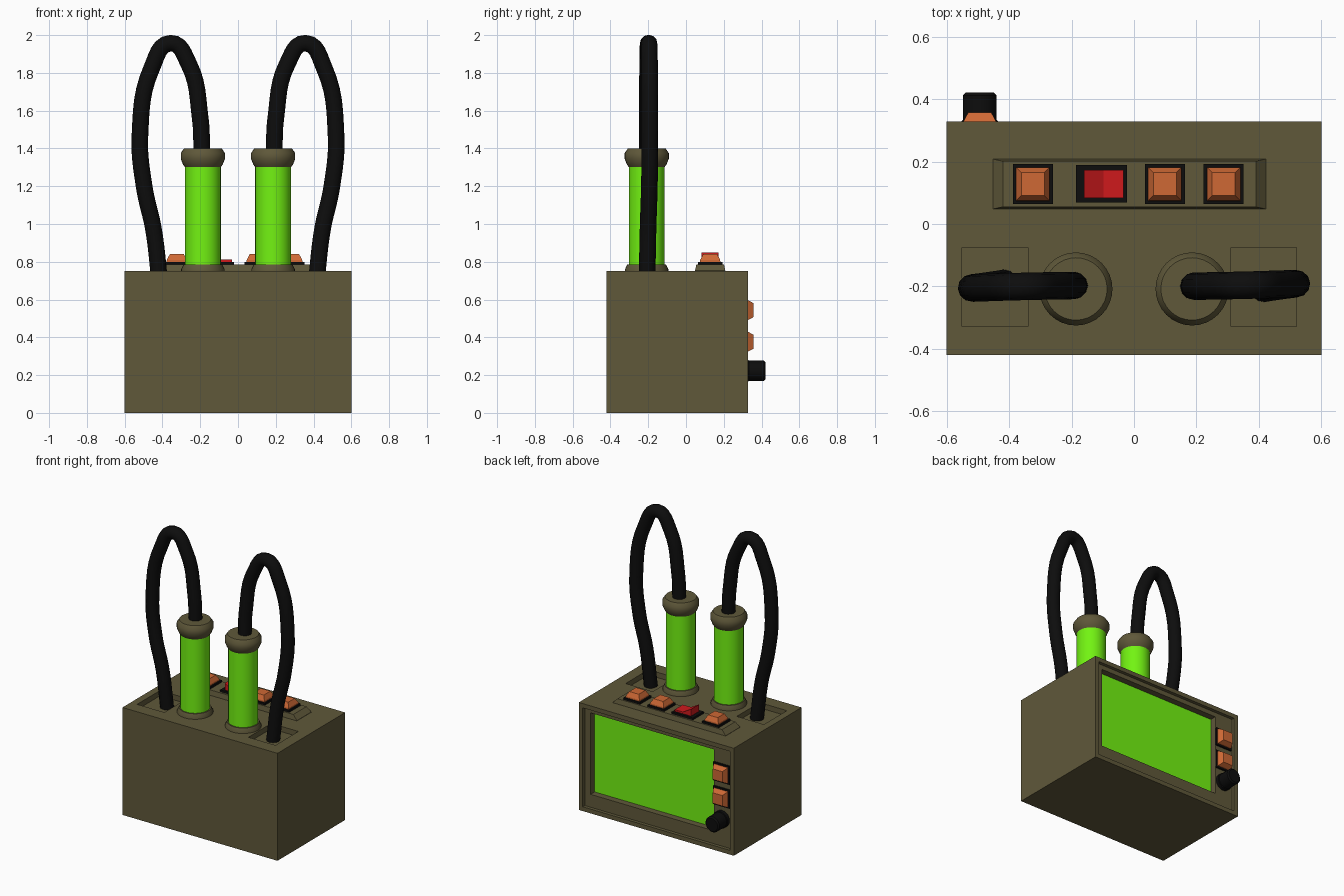
import bpy, bmesh, math
from mathutils import Matrix, Vector

if "Cube" in bpy.data.objects:
    bpy.data.objects.remove(bpy.data.objects["Cube"])


def material(name, rgb):
    m = bpy.data.materials.new(name)
    m.diffuse_color = (*rgb, 1)
    m.use_nodes = True
    m.node_tree.nodes["Principled BSDF"].inputs["Base Color"].default_value = m.diffuse_color
    return m


OLIVE = material("olive", (0.115, 0.098, 0.042))
GREEN = material("green", (0.17, 0.9, 0.006))
ORANGE = material("orange", (0.62, 0.14, 0.035))
RED = material("red", (0.62, 0.01, 0.012))
BLACK = material("black", (0.004, 0.004, 0.004))
BACKWARD = Matrix.Rotation(-math.pi / 2, 4, 'X')  # local z becomes +y


def finish(bm, name, mat, matrix=Matrix(), smooth=False):
    bm.transform(matrix)
    bmesh.ops.recalc_face_normals(bm, faces=bm.faces)
    me = bpy.data.meshes.new(name)
    bm.to_mesh(me)
    bm.free()
    ob = bpy.data.objects.new(name, me)
    bpy.context.collection.objects.link(ob)
    me.materials.append(mat)
    if smooth:
        select(ob)
        bpy.ops.object.shade_smooth_by_angle(angle=math.radians(35))
    return ob


def select(ob):
    bpy.ops.object.select_all(action='DESELECT')
    ob.select_set(True)
    bpy.context.view_layer.objects.active = ob


def loft(name, layers, mat, matrix=Matrix()):
    """Stack of rectangles (half x, half y, z)."""
    bm = bmesh.new()
    rings = [[bm.verts.new((sx * hx, sy * hy, z)) for sx, sy in ((-1, -1), (1, -1), (1, 1), (-1, 1))]
             for hx, hy, z in layers]
    for a, b in zip(rings, rings[1:]):
        for i in range(4):
            bm.faces.new((a[i], a[(i + 1) % 4], b[(i + 1) % 4], b[i]))
    bm.faces.new(rings[0])
    bm.faces.new(rings[-1])
    return finish(bm, name, mat, matrix)


def box(name, lo, hi, mat):
    lo, hi = Vector(lo), Vector(hi)
    h = (hi - lo) / 2
    return loft(name, [(h.x, h.y, -h.z), (h.x, h.y, h.z)], mat, Matrix.Translation((lo + hi) / 2))


def lathe(name, profile, mat, matrix=Matrix(), n=32):
    """Revolve (radius, z) points around local z and cap both ends."""
    bm = bmesh.new()
    rings = [[bm.verts.new((r * math.cos(math.tau * i / n), r * math.sin(math.tau * i / n), z))
              for i in range(n)] for r, z in profile]
    for a, b in zip(rings, rings[1:]):
        for i in range(n):
            bm.faces.new((a[i], a[(i + 1) % n], b[(i + 1) % n], b[i]))
    bm.faces.new(rings[0])
    bm.faces.new(rings[-1])
    return finish(bm, name, mat, matrix, smooth=True)


def push_button(name, matrix):
    loft(name + "_frame", [(0.064, 0.064, -0.005), (0.064, 0.064, 0.015)], BLACK, matrix)
    loft(name, [(0.054, 0.054, 0.01), (0.053, 0.053, 0.025), (0.037, 0.037, 0.055)], ORANGE, matrix)


# Housing with recessed back panel, screen opening and two hose pockets
housing = box("housing", (-0.6, -0.42, 0), (0.6, 0.328, 0.752), OLIVE)
cuts = [((-0.57, 0.305, 0.03), (0.57, 0.5, 0.722)),
        ((-0.43, 0.26, 0.12), (0.525, 0.5, 0.69)),
        ((-0.551, -0.328, 0.715), (-0.34, -0.075, 0.9)),
        ((0.31, -0.328, 0.715), (0.52, -0.075, 0.9))]
for lo, hi in cuts:
    cutter = box("cutter", lo, hi, OLIVE)
    cutter.hide_render = True
    mod = housing.modifiers.new("cut", 'BOOLEAN')
    mod.operation, mod.solver, mod.object = 'DIFFERENCE', 'EXACT', cutter
    select(housing)
    bpy.ops.object.modifier_apply(modifier=mod.name)
    bpy.data.objects.remove(cutter)

# Screen
box("screen", (-0.428, 0.25, 0.122), (0.523, 0.263, 0.688), GREEN)

# Raised control strip on top
loft("control_strip", [(0.437, 0.08, 0), (0.437, 0.08, 0.004), (0.405, 0.073, 0.036)], OLIVE,
     Matrix.Translation((-0.015, 0.128, 0.75)))
for i, x in enumerate((-0.324, 0.099, 0.287)):
    push_button(f"top_button_{i + 1}", Matrix.Translation((x, 0.128, 0.785)))

# Red rocker switch
box("rocker_frame", (-0.186, 0.069, 0.78), (-0.022, 0.189, 0.8), BLACK)
bm = bmesh.new()
outline = [(-0.16, 0.79), (-0.033, 0.79), (-0.033, 0.812), (-0.097, 0.812), (-0.16, 0.848)]
face = bm.faces.new([bm.verts.new((x, 0.083, z)) for x, z in outline])
new = bmesh.ops.extrude_face_region(bm, geom=[face])["geom"]
bmesh.ops.translate(bm, vec=(0, 0.09, 0), verts=[v for v in new if isinstance(v, bmesh.types.BMVert)])
finish(bm, "rocker_switch", RED)

# Back buttons and knob beside the screen
for i, z in enumerate((0.544, 0.377)):
    push_button(f"back_button_{i + 1}", Matrix.Translation((-0.494, 0.302, z)) @ BACKWARD)
lathe("knob", [(0.058, -0.002), (0.058, 0.025), (0.054, 0.029), (0.054, 0.108), (0.045, 0.117)], BLACK,
      Matrix.Translation((-0.494, 0.304, 0.223)) @ BACKWARD, 24)

# Glowing tubes with collars and caps, and a looping hose on each
path = [(-0.191, -0.197, 1.38), (-0.2, -0.197, 1.56), (-0.262, -0.198, 1.85), (-0.357, -0.2, 1.957),
        (-0.455, -0.203, 1.83), (-0.519, -0.205, 1.47), (-0.497, -0.202, 1.2),
        (-0.447, -0.195, 0.97), (-0.416, -0.19, 0.712)]
for side, s in (("left", -1), ("right", 1)):
    at = Matrix.Translation((s * 0.186, -0.208, 0))
    lathe(side + "_tube_collar", [(0.115, 0.745), (0.115, 0.76), (0.103, 0.785), (0.09, 0.785)], OLIVE, at)
    lathe(side + "_tube", [(0.095, 0.78), (0.095, 1.305)], GREEN, at)
    lathe(side + "_tube_cap", [(0.09, 1.295), (0.105, 1.315), (0.117, 1.345), (0.117, 1.375),
                               (0.1, 1.4), (0.06, 1.4)], OLIVE, at)
    cu = bpy.data.curves.new(side + "_hose", 'CURVE')
    cu.dimensions = '3D'
    cu.bevel_depth, cu.bevel_resolution, cu.resolution_u = 0.044, 4, 6
    cu.use_fill_caps = True
    sp = cu.splines.new('BEZIER')
    sp.bezier_points.add(len(path) - 1)
    for bp, (x, y, z) in zip(sp.bezier_points, path):
        bp.co = (x, y, z) if s < 0 else (-x, -0.396 - y, z)
        bp.handle_left_type = bp.handle_right_type = 'AUTO'
    hose = bpy.data.objects.new(side + "_hose", cu)
    bpy.context.collection.objects.link(hose)
    cu.materials.append(BLACK)
    select(hose)
    bpy.ops.object.convert(target='MESH')
    bpy.ops.object.shade_smooth_by_angle(angle=math.radians(40))
